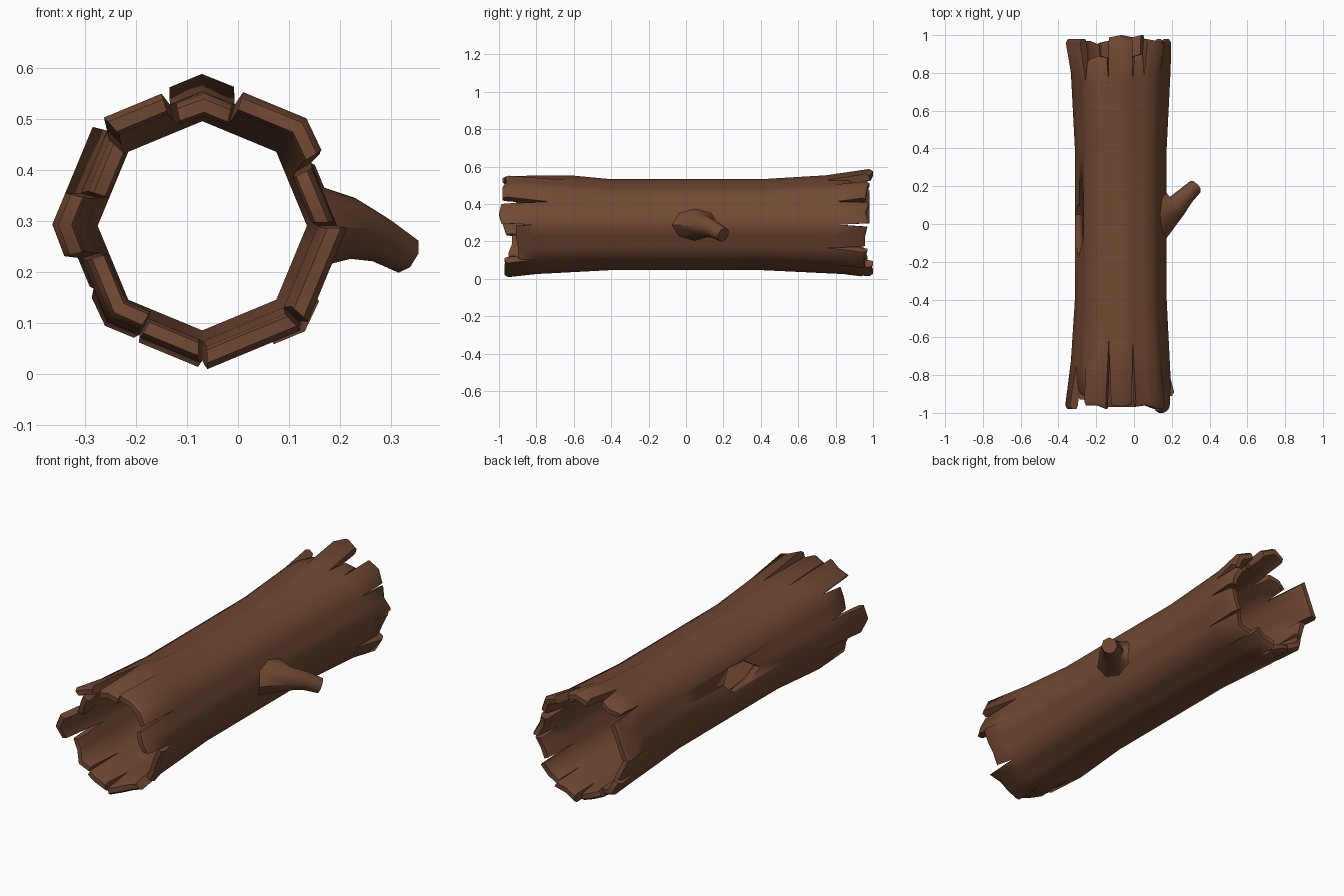
import bpy, bmesh, math, random
from mathutils import Vector

if "Cube" in bpy.data.objects:
    bpy.data.objects.remove(bpy.data.objects["Cube"])

random.seed(4)
CX, CZ, STEP = -0.07, 0.29, 15
bark = bpy.data.materials.new("bark_brown")
bark.diffuse_color = (0.165, 0.066, 0.033, 1)
bark.use_nodes = True
bark.node_tree.nodes["Principled BSDF"].inputs["Base Color"].default_value = bark.diffuse_color


def point(deg, r, y):
    # octagonal cross-section around the log axis
    off = (deg + 22.5 * 2) % 45 - 22.5
    k = r * math.cos(math.radians(22.5)) / math.cos(math.radians(off))
    a = math.radians(deg)
    return Vector((CX + k * math.cos(a), y, CZ + k * math.sin(a)))


def finish(bm, name, angle):
    bmesh.ops.remove_doubles(bm, verts=bm.verts, dist=0.0004)
    bmesh.ops.recalc_face_normals(bm, faces=bm.faces)
    me = bpy.data.meshes.new(name)
    bm.to_mesh(me)
    bm.free()
    ob = bpy.data.objects.new(name, me)
    bpy.context.collection.objects.link(ob)
    me.materials.append(bark)
    bpy.ops.object.select_all(action='DESELECT')
    ob.select_set(True)
    bpy.context.view_layer.objects.active = ob
    bpy.ops.object.shade_smooth_by_angle(angle=math.radians(angle))
    return ob


def quad(bm, *pts):
    bm.faces.new([bm.verts.new(p) for p in pts])


def strips(bm, out, inn):
    # skin outer and inner grids (station x column)
    for g in (out, inn):
        for s in range(len(g) - 1):
            for c in range(len(g[0]) - 1):
                quad(bm, g[s][c], g[s][c + 1], g[s + 1][c + 1], g[s + 1][c])


# splintered planks: (start degree, tip y, tip radius, split y at start)
front = [(-165, .95, .255, .70), (-120, .97, .270, .72), (-90, .97, .285, .80),
         (-45, .91, .285, .80), (0, 1.0, .262, .82), (30, .98, .295, .73),
         (75, .97, .262, .62), (105, .98, .292, .62), (135, .91, .252, .75),
         (165, .98, .295, .75)]
back = [(-180, .95, .270, .80), (-150, .97, .275, .80), (-120, .97, .280, .78),
        (-90, 1.0, .278, .84), (-60, .97, .290, .80), (-30, .97, .265, .75),
        (0, .98, .270, .82), (30, .98, .290, .80), (60, .90, .265, .78),
        (75, 1.0, .298, .75), (105, .89, .262, .75), (135, .98, .295, .75)]

bm = bmesh.new()
# middle tube
rows = [-.4, .4]
degs = range(-180, 181, STEP)
strips(bm, [[point(d, .243, y) for d in degs] for y in rows],
       [[point(d, .205, y) for d in degs] for y in rows])

for side, planks in ((-1, front), (1, back)):
    for i, (d0, tip, r, s0) in enumerate(planks):
        nxt = planks[(i + 1) % len(planks)]
        d1, s1 = nxt[0], nxt[3]
        if d1 <= d0:
            d1 += 360
        n = (d1 - d0) // STEP
        lo, hi = random.uniform(1, 3), random.uniform(1, 3)
        out, inn = [[] for _ in range(4)], [[] for _ in range(4)]
        for c in range(n + 1):
            t = c / n
            d = d0 + (d1 - d0) * t
            dn = d0 + lo + (d1 - d0 - lo - hi) * t
            ys = s0 + (s1 - s0) * t
            yt = tip - random.choice((0, 0, .012, .02))
            data = [(d, .4, .243, .205), (d, ys, .264, .226),
                    (dn, yt - .02, r, r - .045), (dn, yt, r - .012, r - .038)]
            for k, (a, y, ro, ri) in enumerate(data):
                out[k].append(point(a, ro, side * y))
                inn[k].append(point(a, ri, side * y))
        strips(bm, out, inn)
        for c in range(n):
            quad(bm, out[3][c], out[3][c + 1], inn[3][c + 1], inn[3][c])
        for c in (0, n):
            for k in (1, 2):
                quad(bm, out[k][c], out[k + 1][c], inn[k + 1][c], inn[k][c])
log = finish(bm, "hollow_log", 50)

# knot hole through the left wall
bm = bmesh.new()
prof = [(-.18, .33), (-.08, .30), (.05, .29), (.11, .34), (.04, .40), (-.09, .39)]
a = [bm.verts.new((-.42, y, z)) for y, z in prof]
b = [bm.verts.new((-.18, y, z)) for y, z in prof]
bm.faces.new(a)
bm.faces.new(b)
for i in range(6):
    j = (i + 1) % 6
    bm.faces.new((a[i], a[j], b[j], b[i]))
cutter = finish(bm, "hole_cutter", 30)
cutter.hide_render = True
mod = log.modifiers.new("knot_hole", 'BOOLEAN')
mod.operation, mod.solver, mod.object = 'DIFFERENCE', 'EXACT', cutter
bpy.context.view_layer.objects.active = log
bpy.ops.object.modifier_apply(modifier=mod.name)
bpy.data.objects.remove(cutter)

# broken branch stub on the right, its base hugging the bark
bm = bmesh.new()
N = 8
rings = [[]]
for k in range(N):
    t = 2 * math.pi * k / N
    dz = .088 * math.sin(t)
    rings[0].append(bm.verts.new((.165 - abs(dz) * .414, .045 + .13 * math.cos(t), CZ + dz)))
for c, dr, r in [((.225, .095, .285), (.8, .7, -.1), .060),
                 ((.275, .15, .265), (.75, .7, -.35), .047),
                 ((.326, .199, .235), (.7, .65, -.4), .040)]:
    n = Vector(dr).normalized()
    u = n.cross(Vector((0, 0, 1))).normalized()   # points to the front right
    v = u.cross(n)
    rings.append([bm.verts.new(Vector(c) + r * (-u * math.cos(2 * math.pi * k / N)
                  + v * math.sin(2 * math.pi * k / N))) for k in range(N)])
for p, q in zip(rings, rings[1:]):
    for k in range(N):
        j = (k + 1) % N
        bm.faces.new((p[k], p[j], q[j], q[k]))
bm.faces.new(rings[-1])
finish(bm, "branch_stub", 55)
